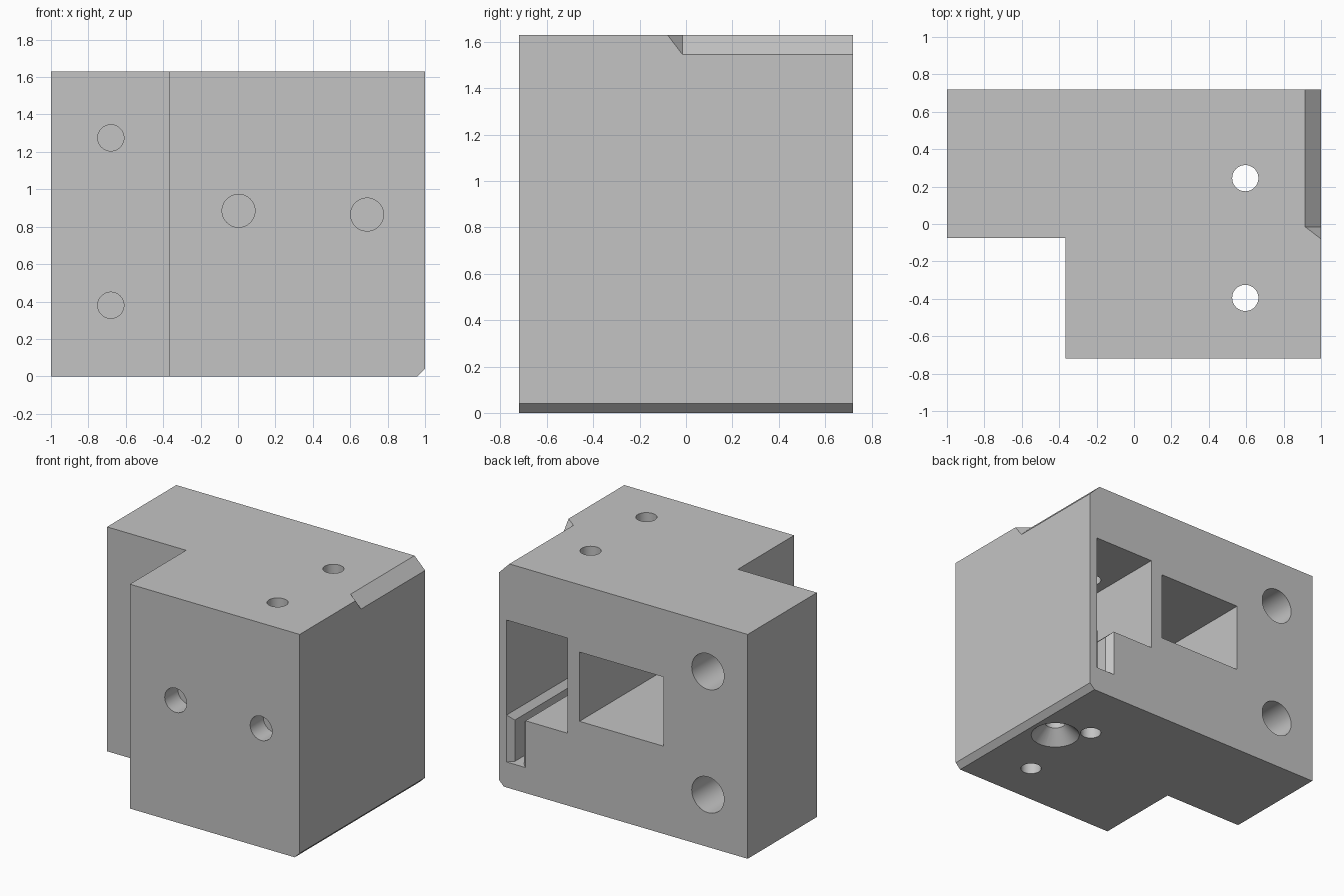
import bpy, bmesh, math
from mathutils import Vector, Matrix

cube = bpy.data.objects.get("Cube")
if cube:
    bpy.data.objects.remove(cube, do_unlink=True)

WIDTH, HALF_DEPTH, HEIGHT = 1.0, 0.72, 1.63
OUT = 0.1            # overshoot of cutters beyond the faces
INNER = -0.18        # end of the rear pockets

grey = bpy.data.materials.new("plain_grey")
grey.use_nodes = True
grey.diffuse_color = (0.55, 0.55, 0.55, 1)
grey.node_tree.nodes["Principled BSDF"].inputs["Base Color"].default_value = (0.55, 0.55, 0.55, 1)


def finish(name, bm):
    bmesh.ops.recalc_face_normals(bm, faces=bm.faces)
    mesh = bpy.data.meshes.new(name)
    bm.to_mesh(mesh)
    bm.free()
    mesh.materials.append(grey)
    obj = bpy.data.objects.new(name, mesh)
    bpy.context.collection.objects.link(obj)
    return obj


def prism(name, points, axis, lo, hi):
    """Extrude a profile: axis Y takes (x, z) points, axis Z takes (x, y)."""
    def place(p, t):
        return (p[0], t, p[1]) if axis == "Y" else (p[0], p[1], t)
    bm = bmesh.new()
    face = bm.faces.new([bm.verts.new(place(p, lo)) for p in points])
    new = bmesh.ops.extrude_face_region(bm, geom=[face])["geom"]
    step = Vector(place((0, 0), hi - lo))
    bmesh.ops.translate(bm, vec=step, verts=[v for v in new if isinstance(v, bmesh.types.BMVert)])
    return finish(name, bm)


def box(name, x0, x1, y0, y1, z0, z1):
    return prism(name, [(x0, y0), (x1, y0), (x1, y1), (x0, y1)], "Z", z0, z1)


def rod(name, start, end, r1, r2=None):
    """Cylinder or cone between two points."""
    a, b = Vector(start), Vector(end)
    turn = (b - a).to_track_quat("Z", "Y").to_matrix().to_4x4()
    bm = bmesh.new()
    bmesh.ops.create_cone(bm, cap_ends=True, segments=48, radius1=r1,
                          radius2=r1 if r2 is None else r2, depth=(b - a).length,
                          matrix=Matrix.Translation((a + b) / 2) @ turn)
    return finish(name, bm)


def hull(name, points):
    bm = bmesh.new()
    for p in points:
        bm.verts.new(p)
    bmesh.ops.convex_hull(bm, input=bm.verts)
    return finish(name, bm)


def cut(cutter):
    cutter.hide_render = True
    mod = body.modifiers.new("cut", "BOOLEAN")
    mod.operation, mod.solver, mod.object = "DIFFERENCE", "EXACT", cutter
    bpy.context.view_layer.objects.active = body
    bpy.ops.object.modifier_apply(modifier=mod.name)
    bpy.data.objects.remove(cutter, do_unlink=True)


# Stepped block
body = prism("housing_block",
             [(-WIDTH, -0.075), (-0.365, -0.075), (-0.365, -HALF_DEPTH),
              (WIDTH, -HALF_DEPTH), (WIDTH, HALF_DEPTH), (-WIDTH, HALF_DEPTH)],
             "Z", 0, HEIGHT)

# Bottom edge chamfer
c = 0.04
cut(prism("bottom_chamfer", [(WIDTH - c - OUT, -OUT), (WIDTH + OUT, c + OUT), (WIDTH + OUT, -OUT)],
          "Y", -1, 1))

# Top edge chamfer, stopped part way with a sloped end
c, d, stop = 0.085, 0.05, -0.015
ends = [(WIDTH - c - d, stop, HEIGHT + d), (WIDTH + d, stop, HEIGHT - c - d),
        (WIDTH + c, stop - 0.195, HEIGHT + c)]
cut(hull("top_chamfer", ends + [(x, 1, z) for x, y, z in ends]))

# Rear pockets
cut(box("middle_pocket", -0.324, 0.352, INNER, 1, 0.637, 1.14))
cut(box("side_pocket", 0.448, 0.939, INNER, 1, 0.525, 1.216))

# Narrow slot under the side pocket, with chamfered floor edges and mouth
x0, x1, floor, c = 0.786, 0.939, 0.525, 0.04
base = 0.185
cut(box("slot", x0 + c, x1 - c, INNER, 1, base, floor + OUT))
cut(prism("slot_floor_chamfer",
          [(x0, floor), (x0 + c, floor - c), (x1 - c, floor - c), (x1, floor),
           ((x0 + x1) / 2, floor + OUT)], "Y", INNER, 1))
m = HALF_DEPTH
cut(prism("slot_mouth_chamfer",
          [(x0 - 0.01, m + 0.01), (x0 + c, m - c), (x1 - c, m - c), (x1 + 0.01, m + 0.01)],
          "Z", base, floor + 0.05))

# Vertical through holes
for y in (0.245, -0.395):
    cut(rod("pin_hole", (0.595, y, -OUT), (0.595, y, HEIGHT + OUT), 0.07))

# Countersunk hole from below into the side pocket
sx, sy = 0.764, 0.066
cut(rod("screw_hole", (sx, sy, -OUT), (sx, sy, floor + OUT), 0.07))
cut(rod("countersink", (sx, sy, -0.01), (sx, sy, 0.096), 0.176, 0.07))

# Mounting holes: wide from the rear, narrow from the front, thin web between
for z in (1.275, 0.38):
    cut(rod("rear_bore", (-0.68, 1, z), (-0.68, 0.2, z), 0.13))
    cut(rod("front_bore", (-0.68, -0.2, z), (-0.68, 0.18, z), 0.07))

# Shallow round recesses in the front
for x, z in ((0.003, 0.885), (0.69, 0.865)):
    cut(rod("front_recess", (x, -1, z), (x, -0.57, z), 0.088))

# Smooth hole walls, crisp edges
bpy.ops.object.select_all(action="DESELECT")
body.select_set(True)
bpy.context.view_layer.objects.active = body
bpy.ops.object.shade_smooth_by_angle(angle=math.radians(25))
